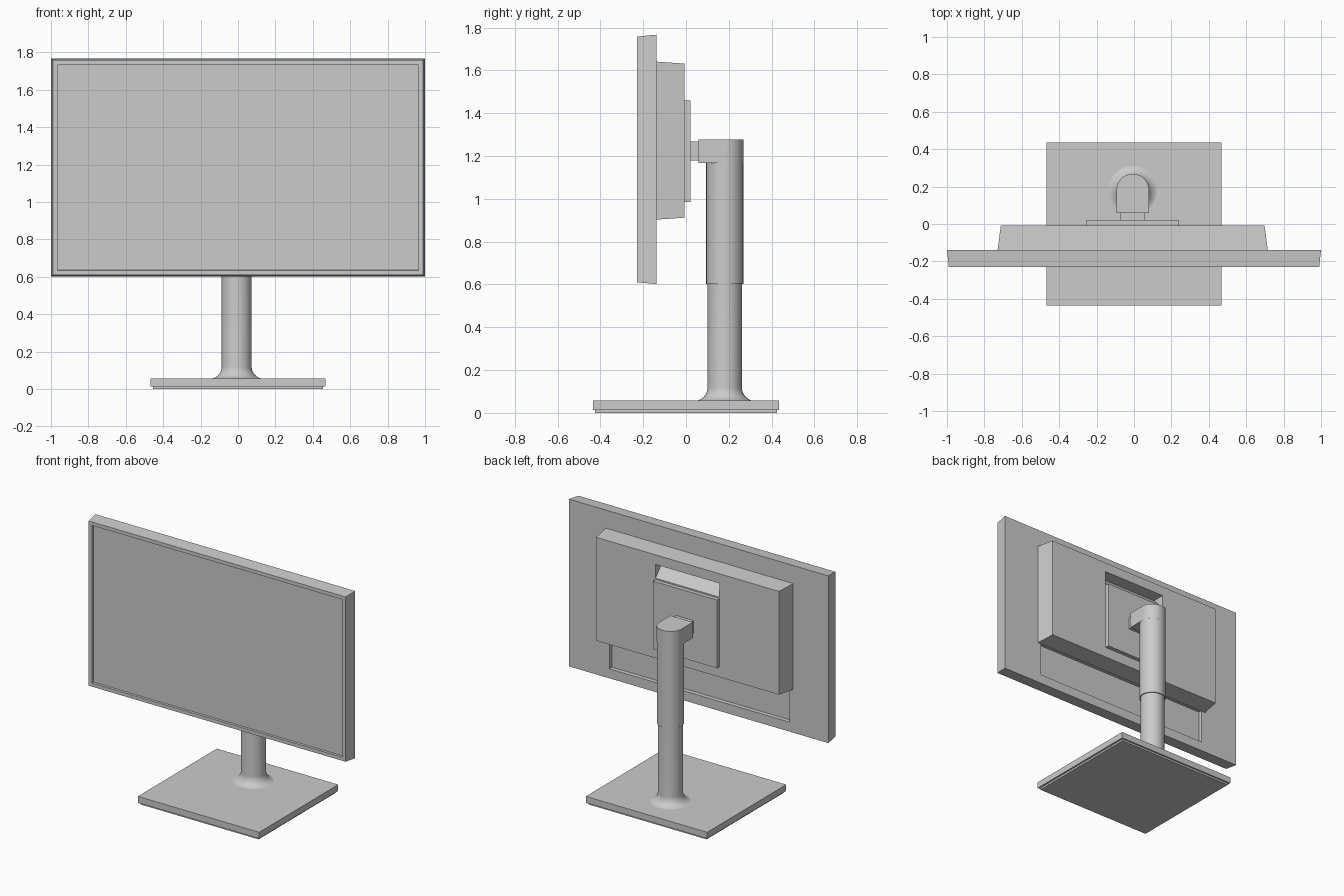
import bpy, bmesh, math

if "Cube" in bpy.data.objects:
    bpy.data.objects.remove(bpy.data.objects["Cube"])

CX = -0.007          # housing and stand sit a hair left of centre
COL_Y = 0.181        # column axis


def finish(name, bm, smooth=False):
    bmesh.ops.recalc_face_normals(bm, faces=bm.faces)
    me = bpy.data.meshes.new(name)
    bm.to_mesh(me)
    bm.free()
    ob = bpy.data.objects.new(name, me)
    bpy.context.collection.objects.link(ob)
    bpy.ops.object.select_all(action='DESELECT')
    ob.select_set(True)
    bpy.context.view_layer.objects.active = ob
    if smooth:
        bpy.ops.object.shade_smooth_by_angle(angle=math.radians(35))
    return ob


def prism_bm(a, b):
    """Solid between two matching rings of points."""
    bm = bmesh.new()
    va = [bm.verts.new(p) for p in a]
    vb = [bm.verts.new(p) for p in b]
    n = len(a)
    bm.faces.new(va)
    bm.faces.new(vb)
    for i in range(n):
        j = (i + 1) % n
        bm.faces.new((va[i], va[j], vb[j], vb[i]))
    bmesh.ops.recalc_face_normals(bm, faces=bm.faces)
    return bm


def rect(hx, y, z0, z1, cx=0.0):
    return [(cx - hx, y, z0), (cx + hx, y, z0), (cx + hx, y, z1), (cx - hx, y, z1)]


def box(name, hx, y0, y1, z0, z1, cx=0.0):
    return finish(name, prism_bm(rect(hx, y0, z0, z1, cx), rect(hx, y1, z0, z1, cx)))


def lathe(name, profile, seg=64):
    bm = bmesh.new()
    rings = []
    for r, z in profile:
        rings.append([bm.verts.new((CX + r * math.cos(2 * math.pi * i / seg),
                                    COL_Y + r * math.sin(2 * math.pi * i / seg), z))
                      for i in range(seg)])
    for lo, hi in zip(rings, rings[1:]):
        for i in range(seg):
            j = (i + 1) % seg
            bm.faces.new((lo[i], lo[j], hi[j], hi[i]))
    bm.faces.new(rings[0])
    bm.faces.new(rings[-1])
    return finish(name, bm, True)


def cut(target, cutter):
    cutter.hide_render = True
    mod = target.modifiers.new("cut", 'BOOLEAN')
    mod.operation, mod.solver, mod.object = 'DIFFERENCE', 'EXACT', cutter
    bpy.context.view_layer.objects.active = target
    bpy.ops.object.modifier_apply(modifier=mod.name)
    bpy.data.objects.remove(cutter, do_unlink=True)


# screen body: tapered slab with a recessed display panel
bm = prism_bm(rect(0.99, -0.23, 0.61, 1.758), rect(1.0, -0.138, 0.602, 1.767))
for thickness, depth in ((0.035, 0.0), (0.002, -0.015)):
    front = min(bm.faces, key=lambda f: f.calc_center_median().y + 0.01 * f.calc_area() * -1)
    front = [f for f in bm.faces if f.normal.y < -0.99 and f.calc_area() > 1.5]
    bmesh.ops.inset_region(bm, faces=front, thickness=thickness, depth=depth)
screen = finish("screen", bm)

# connector pocket in the lower back of the screen
cut(screen, box("pocket_cutter", 0.695, -0.168, -0.1, 0.668, 0.91, CX))

# rear housing with a wedge-shaped release notch above the mount
housing = finish("rear_housing", prism_bm(rect(0.722, -0.138, 0.903, 1.641, CX),
                                          rect(0.705, -0.007, 0.912, 1.632, CX)))
wedge = [(0.02, 1.44), (0.02, 1.565), (-0.095, 1.565)]
cut(housing, finish("notch_cutter", prism_bm([(CX - 0.247, y, z) for y, z in wedge],
                                             [(CX + 0.247, y, z) for y, z in wedge])))

# mounting plate and neck
box("mount_plate", 0.247, -0.012, 0.021, 0.985, 1.46, CX)
box("mount_neck", 0.067, 0.015, 0.075, 1.18, 1.268, CX)

# stand head: square in front, rounded behind
outline = [(CX - 0.087, 0.058), (CX + 0.087, 0.058)]
outline += [(CX + 0.087 * math.cos(math.pi * i / 32), COL_Y + 0.087 * math.sin(math.pi * i / 32))
            for i in range(33)]
finish("stand_head", prism_bm([(x, y, 1.168) for x, y in outline],
                              [(x, y, 1.277) for x, y in outline]), True)

# telescoping column: outer sleeve and flared inner post
lathe("column_sleeve", [(0.0865, 0.602), (0.0865, 1.175)])
flare = [(0.08 + 0.065 * (1 - math.sin(t)), 0.055 + 0.065 * (1 - math.cos(t)))
         for t in (math.pi / 2 * i / 10 for i in range(11))]
lathe("column_post", flare + [(0.08, 0.65)])

# base plate and underside pad
box("base_plate", 0.468, -0.435, 0.435, 0.013, 0.057)
box("base_pad", 0.455, -0.424, 0.424, 0.0, 0.014)
